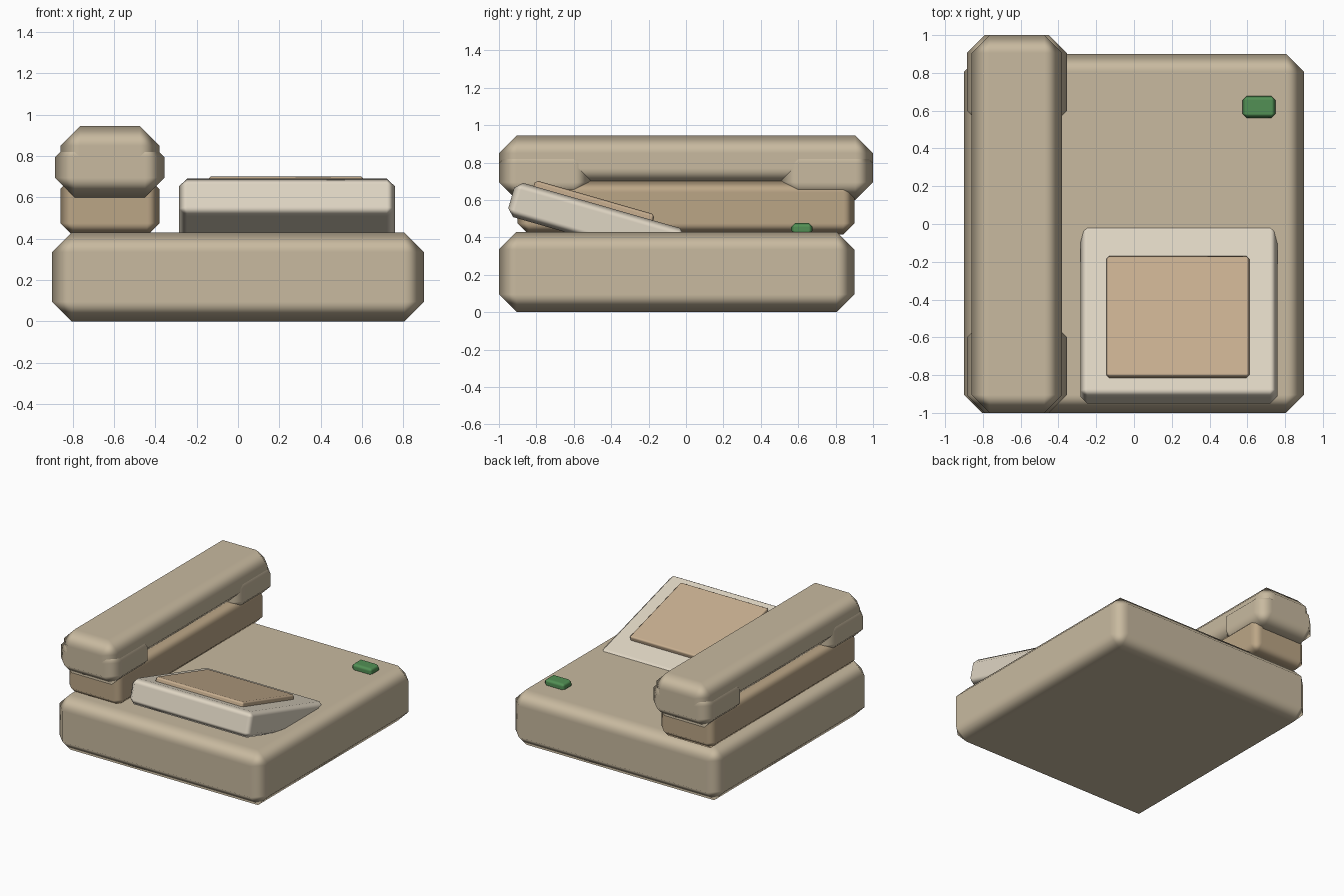
import bpy, math
from mathutils import Matrix, Vector

if "Cube" in bpy.data.objects:
    bpy.data.objects.remove(bpy.data.objects["Cube"])


def material(name, rgb):
    m = bpy.data.materials.new(name)
    m.diffuse_color = (*rgb, 1)
    m.use_nodes = True
    m.node_tree.nodes["Principled BSDF"].inputs["Base Color"].default_value = m.diffuse_color
    return m


tan = material("tan plastic", (0.58, 0.49, 0.35))
brown = material("brown plastic", (0.50, 0.38, 0.24))
cream = material("cream plastic", (0.74, 0.67, 0.55))
sand = material("sand screen", (0.58, 0.43, 0.28))
green = material("green light", (0.085, 0.28, 0.09))


def chamfered_box(name, center, size, bevel, mat, tilt=0.0):
    """Box with single-step chamfers, smooth chamfers and flat main faces."""
    bpy.ops.mesh.primitive_cube_add(size=1, location=center, rotation=(tilt, 0, 0))
    ob = bpy.context.object
    ob.name = name
    ob.data.transform(Matrix.Diagonal((*size, 1)))
    ob.data.materials.append(mat)
    bpy.ops.object.shade_smooth()
    mod = ob.modifiers.new("chamfer", 'BEVEL')
    mod.width = bevel
    mod.segments = 1
    mod.harden_normals = True
    return ob


# Main body and the cradle block under the handset
chamfered_box("base", (0, -0.05, 0.215), (1.8, 1.9, 0.43), 0.095, tan)
chamfered_box("cradle", (-0.62, 0, 0.558), (0.48, 1.8, 0.285), 0.06, brown)

# Handset: long grip with an ear and a mouth piece
chamfered_box("handset_grip", (-0.62, 0, 0.81), (0.48, 2.0, 0.27), 0.095, tan)
for name, side in (("mouthpiece", -1), ("earpiece", 1)):
    chamfered_box(name, (-0.62, side * 0.7525, 0.745), (0.53, 0.495, 0.29), 0.095, tan)

# Tilted display housing with a raised screen
tilt = -0.28
center = Vector((0.237, -0.478, 0.479))
chamfered_box("display_housing", center, (1.043, 0.95, 0.19), 0.038, cream, tilt)
offset = Matrix.Rotation(tilt, 3, 'X') @ Vector((-0.005, -0.045, 0.103))
chamfered_box("screen", center + offset, (0.757, 0.665, 0.05), 0.015, sand, tilt)

# Status light
chamfered_box("status_light", (0.662, 0.62, 0.446), (0.175, 0.115, 0.062), 0.022, green)
